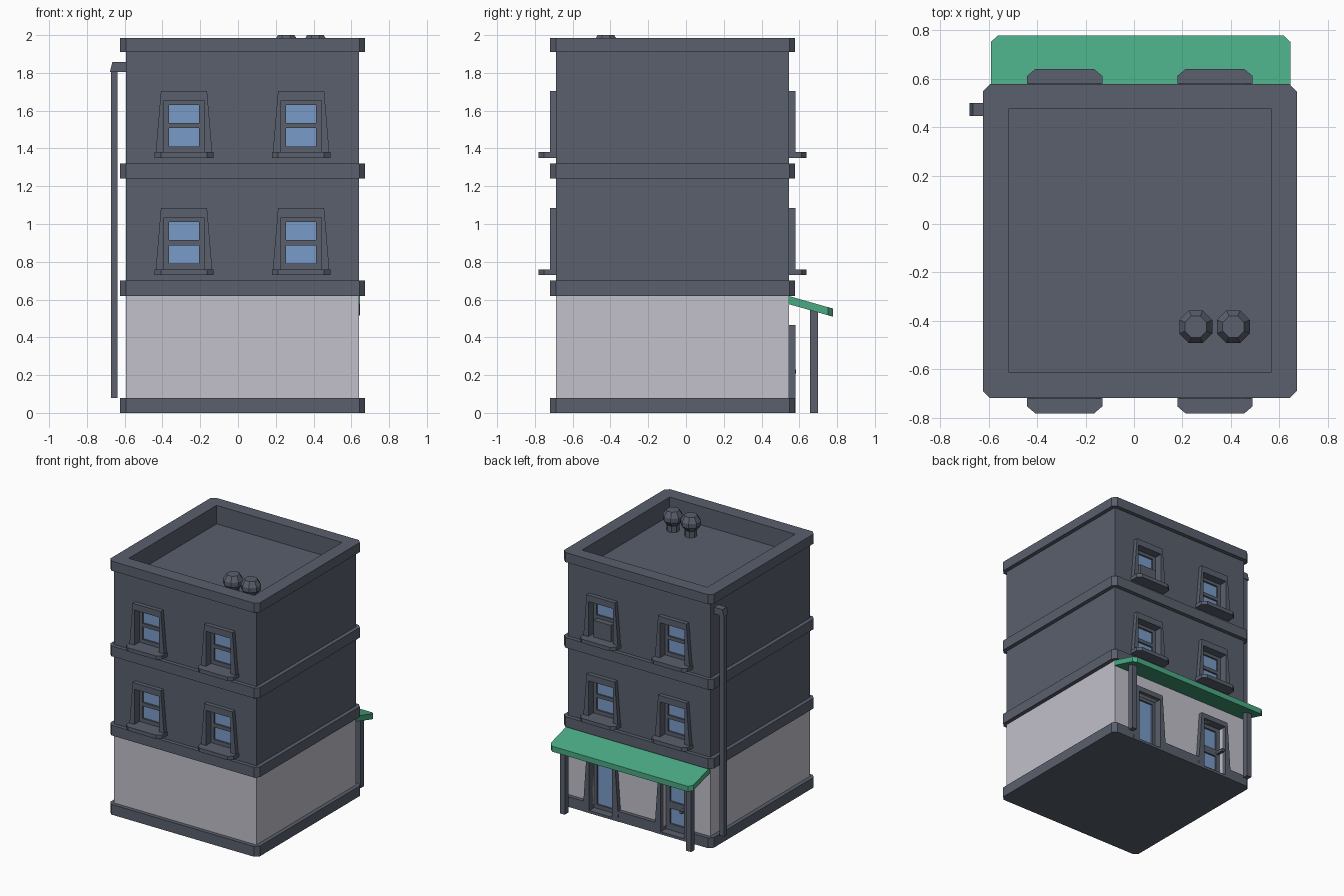
import bpy, bmesh, math

if "Cube" in bpy.data.objects:
    bpy.data.objects.remove(bpy.data.objects["Cube"])

CX, CY, H = 0.024, -0.071, 0.617      # wall centre and half width


def mat(name, col):
    m = bpy.data.materials.new(name)
    m.diffuse_color = (*col, 1)
    m.use_nodes = True
    m.node_tree.nodes["Principled BSDF"].inputs["Base Color"].default_value = m.diffuse_color
    return m


DARK = mat("slate_grey", (0.100, 0.115, 0.150))
LIGHT = mat("pale_grey", (0.54, 0.53, 0.60))
BLUE = mat("window_blue", (0.19, 0.33, 0.58))
GREEN = mat("awning_green", (0.07, 0.40, 0.23))


def make(name, verts, faces, m):
    bm = bmesh.new()
    vs = [bm.verts.new(v) for v in verts]
    for f in faces:
        bm.faces.new([vs[i] for i in f])
    bmesh.ops.recalc_face_normals(bm, faces=bm.faces)
    me = bpy.data.meshes.new(name)
    bm.to_mesh(me)
    bm.free()
    me.materials.append(m)
    ob = bpy.data.objects.new(name, me)
    bpy.context.collection.objects.link(ob)
    return ob


def loft(name, a, b, m):
    """Closed solid between two matching outlines."""
    n = len(a)
    faces = [list(range(n)), list(range(n, 2 * n))]
    faces += [(i, (i + 1) % n, n + (i + 1) % n, n + i) for i in range(n)]
    return make(name, a + b, faces, m)


def box(name, x, y, z, m):
    pts = [(x[0], y[0]), (x[1], y[0]), (x[1], y[1]), (x[0], y[1])]
    return loft(name, [(*p, z[0]) for p in pts], [(*p, z[1]) for p in pts], m)


def band(name, z0, z1):
    h, c = 0.648, 0.03
    p = [(-h + c, -h), (h - c, -h), (h, -h + c), (h, h - c),
         (h - c, h), (-h + c, h), (-h, h - c), (-h, -h + c)]
    p = [(CX + x, CY + y) for x, y in p]
    return loft(name, [(*q, z0) for q in p], [(*q, z1) for q in p], DARK)


def wy(side, d):
    """y of a point d outside the front (-1) or back (1) wall."""
    return CY + side * (H + d)


def wbox(name, side, x, d, z, m):
    return box(name, x, (wy(side, d[0]), wy(side, d[1])), z, m)


def surround(name, side, cx, z0, z1, top, bot, oh, oz0, oz1):
    """Tapered frame with a rectangular opening."""
    out = [(-bot, z0), (bot, z0), (top, z1), (-top, z1)]
    inn = [(-oh, oz0), (oh, oz0), (oh, oz1), (-oh, oz1)]
    v = [(cx + x, wy(side, d), z) for d in (-0.04, 0.033) for x, z in out + inn]
    f = []
    for i in range(4):
        j = (i + 1) % 4
        f += [(i, j, 4 + j, 4 + i), (8 + i, 8 + j, 12 + j, 12 + i),
              (i, j, 8 + j, 8 + i), (4 + i, 4 + j, 12 + j, 12 + i)]
    make(name, v, f, DARK)


def cut(targets, cutter):
    for t in targets:
        mod = t.modifiers.new("cut", 'BOOLEAN')
        mod.operation, mod.solver, mod.object = 'DIFFERENCE', 'EXACT', cutter
        bpy.context.view_layer.objects.active = t
        bpy.ops.object.modifier_apply(modifier=mod.name)
    bpy.data.objects.remove(cutter)


def sash(name, side, cx, oh, z0, z1, panes, ph):
    """Recessed bars around glass panes, glass behind."""
    wbox(name + "_glass", side, (cx - ph - .01, cx + ph + .01), (-0.055, -0.043), (z0 + .01, z1 - .01), BLUE)
    for s in (-1, 1):
        wbox(name + "_stile", side, sorted((cx + s * ph, cx + s * oh)), (-0.06, -0.03), (z0, z1), DARK)
    edges = [z0] + [e for p in panes for e in p] + [z1]
    for a, b in zip(edges[::2], edges[1::2]):
        wbox(name + "_rail", side, (cx - ph, cx + ph), (-0.06, -0.03), (a, b), DARK)


# walls and bands
X, Y = (CX - H, CX + H), (CY - H, CY + H)
shop = box("ground_floor_walls", X, Y, (0.05, 0.66), LIGHT)
upper = box("upper_walls", X, Y, (0.66, 1.95), DARK)
base = band("base_band", 0, 0.08)
band("lower_band", 0.62, 0.70)
band("middle_band", 1.24, 1.32)
roof = band("parapet_band", 1.91, 1.985)

# sunken roof
cut([upper, roof], box("roof_cutter", (-0.518, 0.568), (-0.61, 0.475), (1.84, 2.2), DARK))

# windows on front and back
for side in (-1, 1):
    for floor in (0, 0.62):
        for s in (-1, 1):
            cx, z = CX + s * 0.31, 0.73 + floor
            cut([upper], wbox("window_cutter", side, (cx - .107, cx + .107), (-0.062, 0.1), (z + .03, z + .305), DARK))
            surround("window_surround", side, cx, z + .01, z + .355, .122, .151, .107, z + .03, z + .305)
            sash("window", side, cx, .107, z + .03, z + .305,
                 [(z + .06, z + .157), (z + .185, z + .28)], .08)
            # sill with chamfered outer corners
            p = [(-.155, -.02), (.155, -.02), (.155, .065), (.122, .093), (-.122, .093), (-.155, .065)]
            p = [(cx + x, wy(side, d)) for x, d in p]
            loft("window_sill", [(*q, z) for q in p], [(*q, z + .03) for q in p], DARK)

# cooling unit filling one back window
wbox("cooling_unit", 1, (CX + .31 - .075, CX + .31 + .075), (-0.05, 0.015), (1.38, 1.51), DARK)

# doorways at the back
for s in (-1, 1):
    cx = CX + s * 0.31
    cut([shop, base], wbox("door_cutter", 1, (cx - .1, cx + .1), (-0.062, 0.1), (0.02, 0.425), DARK))
    surround("door_surround", 1, cx, 0.0, 0.465, .122, .155, .1, 0.02, 0.425)
    panes = [(0.05, 0.40)] if s > 0 else [(0.07, 0.19), (0.245, 0.395)]
    sash("door", 1, cx, .1, 0.02, 0.425, panes, .076 if s > 0 else .065)
wbox("door_handle", 1, (CX - .31 - .088, CX - .31 - .066), (-0.03, 0.037), (0.208, 0.23), DARK)

# sloping awning on posts
p = [(-.59, .54), (.645, .54), (.645, .752), (.617, .778), (-.562, .778), (-.59, .752)]
ztop = lambda y: 0.62 - (y - 0.54) * 0.285
loft("awning", [(x, y, ztop(y) - .043) for x, y in p], [(x, y, ztop(y)) for x, y in p], GREEN)
for s in (-1, 1):
    px = CX + 0.01 + s * 0.547
    box("awning_post", (px - .021, px + .021), (.657, .70), (0, .55), DARK)

# drain pipe
box("drain_pipe", (-.673, -.637), (.455, .493), (.08, 1.82), DARK)
e = [(-.678, 1.805), (-.59, 1.805), (-.59, 1.857), (-.665, 1.857)]
loft("drain_elbow", [(x, .445, z) for x, z in e], [(x, .5, z) for x, z in e], DARK)

# octagonal chimney pots
prof = [(.043, 1.83), (.043, 1.89), (.068, 1.925), (.068, 1.96), (.044, 2.0)]
for cx in (.255, .41):
    v = [(cx + r / math.cos(math.pi / 8) * math.cos(math.pi * (k + .5) / 4),
          -.424 + r / math.cos(math.pi / 8) * math.sin(math.pi * (k + .5) / 4), z)
         for r, z in prof for k in range(8)]
    f = [(8 * i + k, 8 * i + (k + 1) % 8, 8 * i + 8 + (k + 1) % 8, 8 * i + 8 + k)
         for i in range(4) for k in range(8)]
    make("chimney_pot", v, f + [list(range(8)), list(range(32, 40))], DARK)
